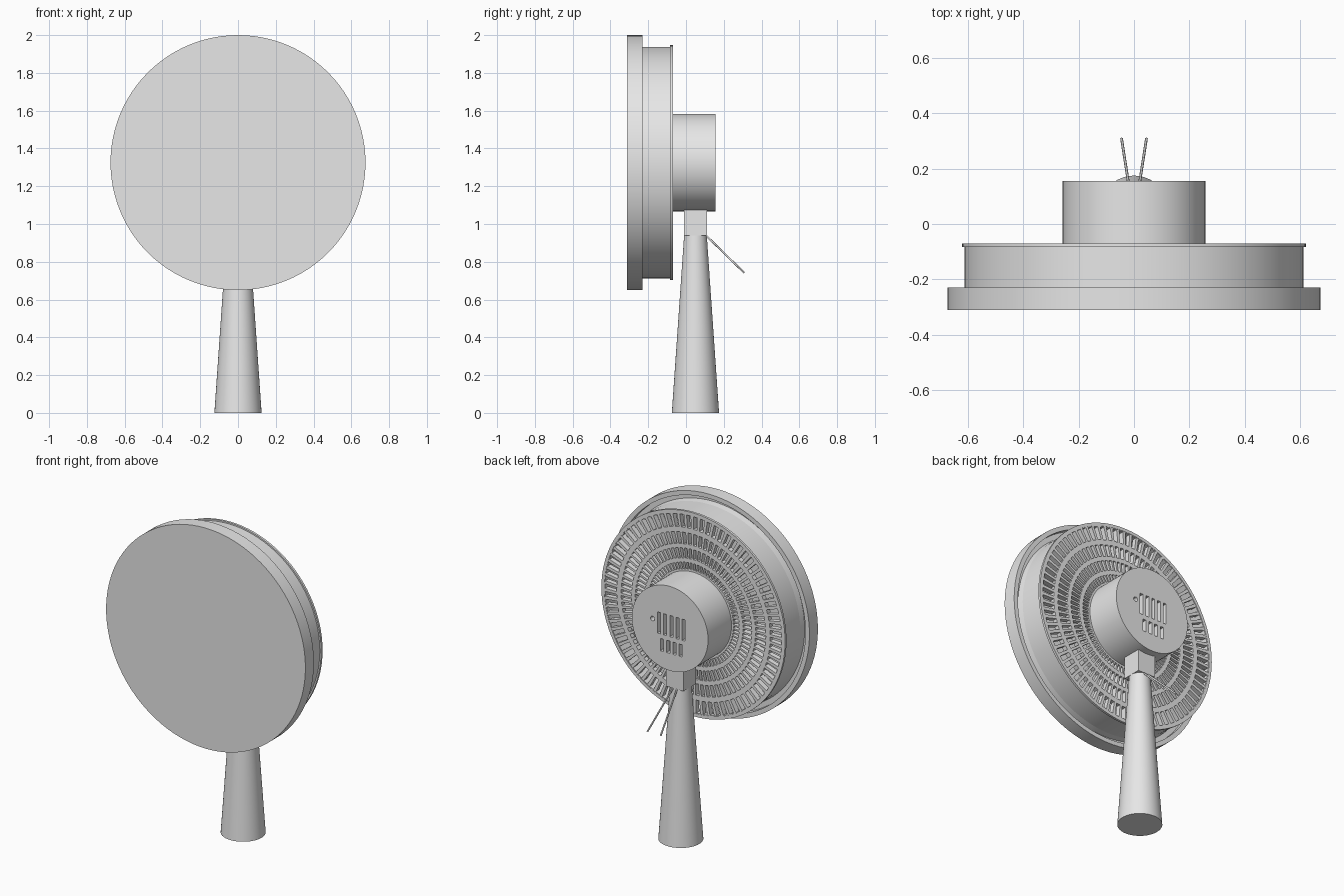
import bpy, bmesh, math
from mathutils import Matrix, Vector

default = bpy.data.objects.get("Cube")
if default:
    bpy.data.objects.remove(default)

CENTRE = 1.325   # height of the fan axis
SIDES = 96

grey = bpy.data.materials.new("plain grey")
grey.use_nodes = True
grey.diffuse_color = (0.8, 0.8, 0.8, 1)
grey.node_tree.nodes["Principled BSDF"].inputs["Base Color"].default_value = (0.8, 0.8, 0.8, 1)


def finish(name, bm, smooth=True):
    bmesh.ops.recalc_face_normals(bm, faces=bm.faces)
    mesh = bpy.data.meshes.new(name)
    bm.to_mesh(mesh)
    bm.free()
    mesh.materials.append(grey)
    obj = bpy.data.objects.new(name, mesh)
    bpy.context.collection.objects.link(obj)
    bpy.ops.object.select_all(action='DESELECT')
    obj.select_set(True)
    bpy.context.view_layer.objects.active = obj
    if smooth:
        bpy.ops.object.shade_smooth_by_angle(angle=math.radians(30))
    return obj


def polar(r, y, angle):
    return (r * math.cos(angle), y, CENTRE + r * math.sin(angle))


def lathe(name, profile, closed=False):
    """Turn (radius, y) points around the fan axis; open profiles get end caps."""
    bm = bmesh.new()
    rings = [[bm.verts.new(polar(r, y, math.tau * i / SIDES)) for i in range(SIDES)]
             for r, y in profile]
    pairs = list(zip(rings, rings[1:]))
    if closed:
        pairs.append((rings[-1], rings[0]))
    else:
        bm.faces.new(rings[0])
        bm.faces.new(rings[-1])
    for a, b in pairs:
        for i in range(SIDES):
            j = (i + 1) % SIDES
            bm.faces.new((a[i], a[j], b[j], b[i]))
    return finish(name, bm)


def add_box(bm, centre, size):
    bmesh.ops.create_cube(bm, size=1, matrix=Matrix.Translation(centre) @ Matrix.Diagonal((*size, 1)))


def rod(name, start, end, r1, r2, segments):
    start, end = Vector(start), Vector(end)
    axis = end - start
    turn = axis.to_track_quat('Z', 'Y').to_matrix().to_4x4()
    bm = bmesh.new()
    bmesh.ops.create_cone(bm, cap_ends=True, segments=segments, radius1=r1, radius2=r2,
                          depth=axis.length, matrix=Matrix.Translation((start + end) / 2) @ turn)
    return finish(name, bm)


# Front cover: solid disc with a groove in its back
lathe("front_cover", [(0.675, -0.312), (0.675, -0.23), (0.648, -0.23), (0.648, -0.265),
                      (0.618, -0.265), (0.613, -0.23)])

# Hollow drum with a small rear lip
lathe("drum", [(0.613, -0.235), (0.613, -0.084), (0.622, -0.084), (0.622, -0.07),
               (0.602, -0.07), (0.602, -0.235)], closed=True)

# Rear grille: radial bars between concentric rings
radii = [0.25, 0.27, 0.31, 0.335, 0.395, 0.42, 0.49, 0.52, 0.598, 0.606]
slots = 80
bm = bmesh.new()
angles = [math.tau * (i + off) / slots for i in range(slots) for off in (0, 0.6)]
grid = [[bm.verts.new(polar(r, -0.072, a)) for a in angles] for r in radii]
for row in range(len(radii) - 1):
    for col in range(len(angles)):
        if row % 2 and col % 2 == 0:
            continue   # open slot
        nxt = (col + 1) % len(angles)
        bm.faces.new((grid[row][col], grid[row + 1][col], grid[row + 1][nxt], grid[row][nxt]))
grille = finish("rear_grille", bm, smooth=False)
solid = grille.modifiers.new("thickness", 'SOLIDIFY')
solid.thickness = 0.03
# grow towards the front whichever way the sheet faces
solid.offset = -1 if grille.data.polygons[0].normal.y > 0 else 1

# Motor housing
motor = lathe("motor_housing", [(0.258, -0.09), (0.258, 0.155)])

# Vents and a screw hole cut into the motor back
bm = bmesh.new()
for i in range(5):
    add_box(bm, (0.075 - 0.042 * i, 0.155, CENTRE + 0.015), (0.02, 0.06, 0.13))
for i in range(4):
    add_box(bm, (0.054 - 0.042 * i, 0.155, CENTRE - 0.115), (0.022, 0.06, 0.075))
bmesh.ops.create_cone(bm, cap_ends=True, segments=16, radius1=0.014, radius2=0.014, depth=0.06,
                      matrix=Matrix.Translation((0.118, 0.155, CENTRE + 0.03))
                      @ Matrix.Rotation(math.pi / 2, 4, 'X'))
cutter = finish("vent_cutter", bm, smooth=False)
cutter.hide_render = True
cut = motor.modifiers.new("vents", 'BOOLEAN')
cut.operation = 'DIFFERENCE'
cut.solver = 'EXACT'
cut.object = cutter
bpy.ops.object.select_all(action='DESELECT')
motor.select_set(True)
bpy.context.view_layer.objects.active = motor
while motor.modifiers:
    bpy.ops.object.modifier_apply(modifier=motor.modifiers[0].name)
bpy.data.objects.remove(cutter)

# Neck block under the motor
bm = bmesh.new()
add_box(bm, (0, 0.05, 1.015), (0.12, 0.12, 0.15))
finish("neck_block", bm, smooth=False)

# Tapered handle
rod("handle", (0, 0.05, 0), (0, 0.05, 0.94), 0.125, 0.06, 64)

# Pair of thin wires splaying out behind the handle
for side, label in ((1, "left"), (-1, "right")):
    rod(label + "_wire", (side * 0.011, 0.09, 0.955), (side * 0.045, 0.309, 0.741),
        0.005, 0.005, 12)
